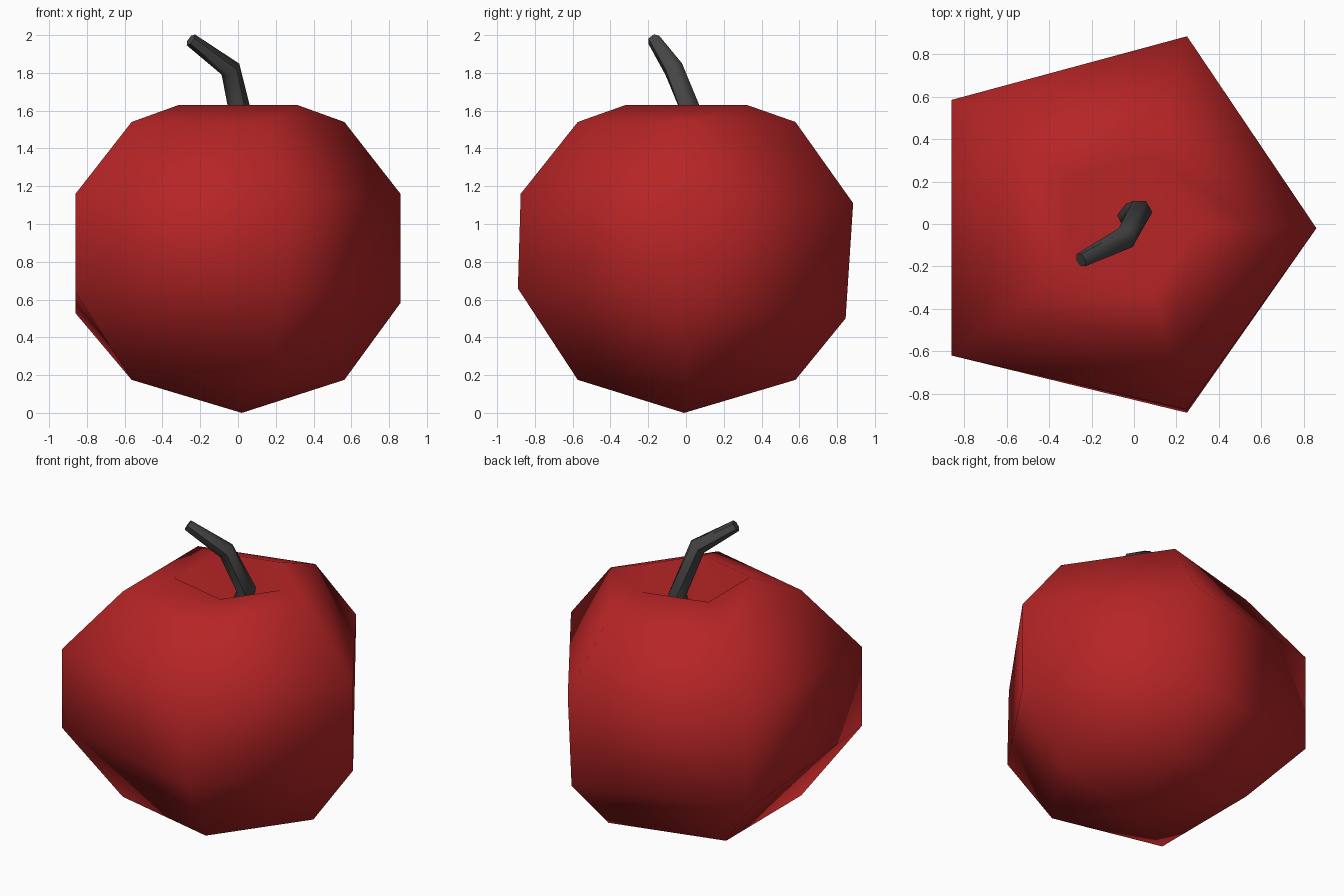
import bpy, bmesh, math
from mathutils import Vector

if "Cube" in bpy.data.objects:
    bpy.data.objects.remove(bpy.data.objects["Cube"])


def material(name, rgb):
    m = bpy.data.materials.new(name)
    m.diffuse_color = (*rgb, 1)
    m.use_nodes = True
    m.node_tree.nodes["Principled BSDF"].inputs["Base Color"].default_value = m.diffuse_color
    return m


def finish(bm, name, mat):
    bmesh.ops.recalc_face_normals(bm, faces=bm.faces)
    for f in bm.faces:
        f.smooth = True
    me = bpy.data.meshes.new(name)
    bm.to_mesh(me)
    bm.free()
    me.materials.append(mat)
    ob = bpy.data.objects.new(name, me)
    bpy.context.collection.objects.link(ob)
    return ob


def bridge(bm, rings):
    for a, b in zip(rings, rings[1:]):
        n = len(a)
        for i in range(n):
            j = (i + 1) % n
            bm.faces.new((a[i], a[j], b[j], b[i]))


def fan(bm, ring, tip):
    for i in range(len(ring)):
        bm.faces.new((ring[i], ring[(i + 1) % len(ring)], tip))


# Apple body: five-sided cross-section swept through rings, dimpled on top
section = [(.86, -.02), (.25, .885), (-.86, .585), (-.86, -.62), (.25, -.875)]
profile = [(.655, .175, 0), (1.0, .58, -.09), (1.0, 1.16, 0),
           (.655, 1.54, 0), (.365, 1.63, 0)]      # scale, height, tilt along y
bm = bmesh.new()
rings = [[bm.verts.new((x * s, y * s, z + tilt * y)) for x, y in section]
         for s, z, tilt in profile]
rings[2][1].co.z = 1.11                            # slightly sagging back corner
rings[1][1].co.y = .845
rings[1][4].co.y = -.89
bridge(bm, rings)
fan(bm, rings[0], bm.verts.new((.02, -.01, 0)))
fan(bm, rings[-1], bm.verts.new((0, 0, 1.36)))
finish(bm, "apple_body", material("apple red", (.47, .018, .019)))

# Stem: bent tapering tube rising from the dimple
path = [Vector(p) for p in [(-.06, .03, 1.33), (.025, .055, 1.53),
                            (-.04, -.065, 1.82), (-.25, -.17, 1.975)]]
radii = [.05, .062, .055, .036]
bm = bmesh.new()
rings = []
for i, (p, r) in enumerate(zip(path, radii)):
    d = (path[min(i + 1, 3)] - path[max(i - 1, 0)]).normalized()
    u = d.cross(Vector((0, 1, 0))).normalized()
    v = d.cross(u)
    rings.append([bm.verts.new(p + r * (u * math.cos(k * math.tau / 6)
                                        + v * math.sin(k * math.tau / 6)))
                  for k in range(6)])
bridge(bm, rings)
bm.faces.new(rings[0])
bm.faces.new(rings[-1])
stem = finish(bm, "stem", material("dark grey", (.06, .06, .06)))
bpy.context.view_layer.objects.active = stem
stem.select_set(True)
bpy.ops.object.shade_smooth_by_angle(angle=math.radians(60))
